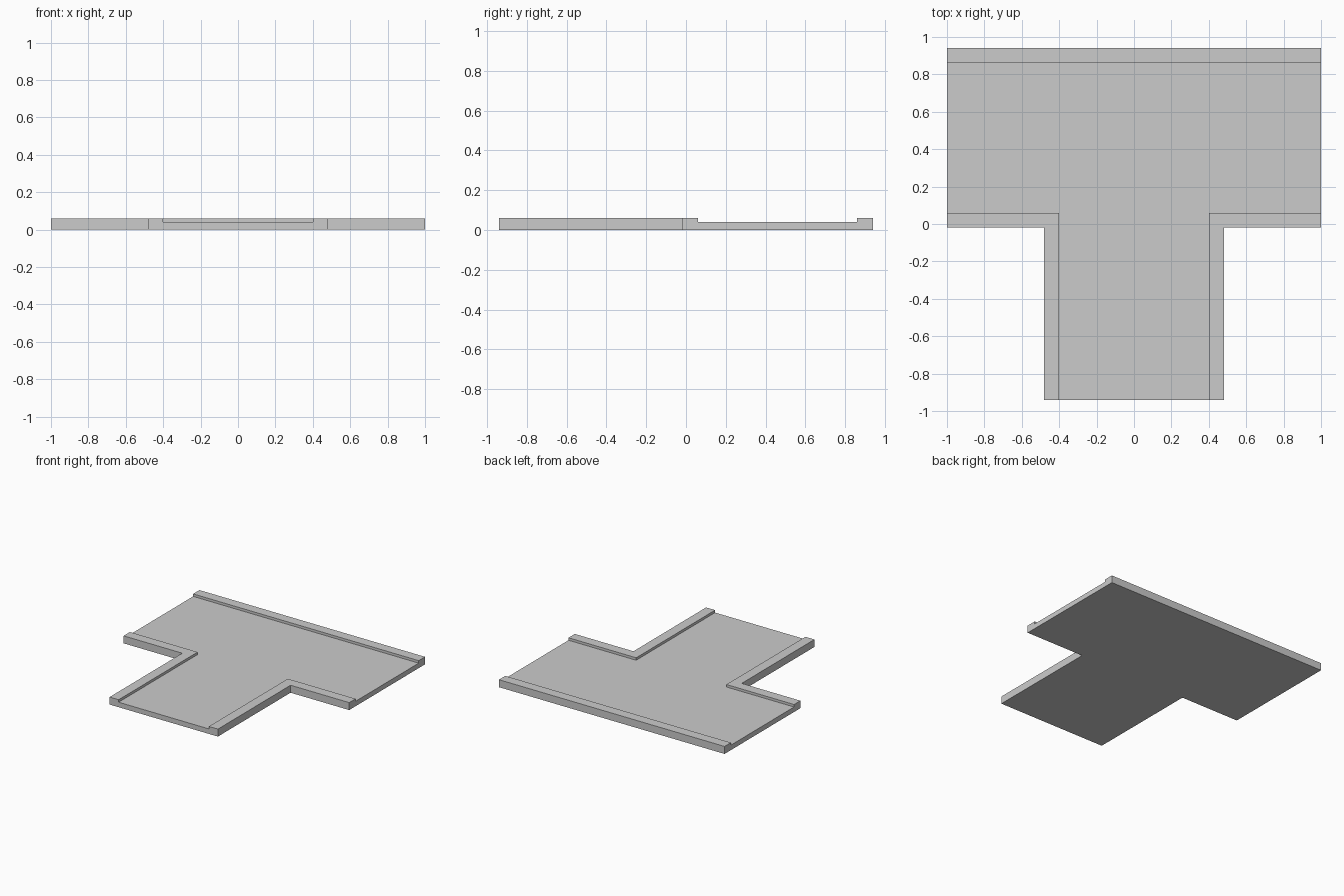
import bpy, bmesh

if "Cube" in bpy.data.objects:
    bpy.data.objects.remove(bpy.data.objects["Cube"])

END_X, END_Y = 1.0, 0.94      # tile half extents
KERB, ROAD_Z, TOP_Z = 0.08, 0.04, 0.06


def t_prism(name, half_stem, y_low, y_high, end_x, end_y, z0, z1):
    """Solid T-shaped slab: a bar along x with a stem towards -y."""
    right = [(half_stem, -end_y), (half_stem, y_low), (end_x, y_low), (end_x, y_high)]
    outline = right + [(-x, y) for x, y in reversed(right)]
    bm = bmesh.new()
    base = bm.faces.new([bm.verts.new((x, y, z0)) for x, y in outline])
    top = bmesh.ops.extrude_face_region(bm, geom=[base], use_keep_orig=True)["geom"]
    verts = [g for g in top if isinstance(g, bmesh.types.BMVert)]
    bmesh.ops.translate(bm, verts=verts, vec=(0, 0, z1 - z0))
    bmesh.ops.recalc_face_normals(bm, faces=bm.faces)
    mesh = bpy.data.meshes.new(name)
    bm.to_mesh(mesh)
    bm.free()
    obj = bpy.data.objects.new(name, mesh)
    bpy.context.collection.objects.link(obj)
    return obj


# Full-height tile, kerbs included
tile = t_prism("road_t_junction", 0.48, -0.02, END_Y, END_X, END_Y, 0, TOP_Z)

# Road channel, running past the three open ends
channel = t_prism("road_channel_cutter", 0.48 - KERB, -0.02 + KERB, END_Y - KERB,
                  END_X + 0.1, END_Y + 0.1, ROAD_Z, TOP_Z + 0.1)
channel.hide_render = True

# Sink the road surface between the kerbs
cut = tile.modifiers.new("sunken_road", "BOOLEAN")
cut.operation = "DIFFERENCE"
cut.solver = "EXACT"
cut.object = channel
bpy.context.view_layer.objects.active = tile
tile.select_set(True)
bpy.ops.object.modifier_apply(modifier=cut.name)
bpy.data.objects.remove(channel)
